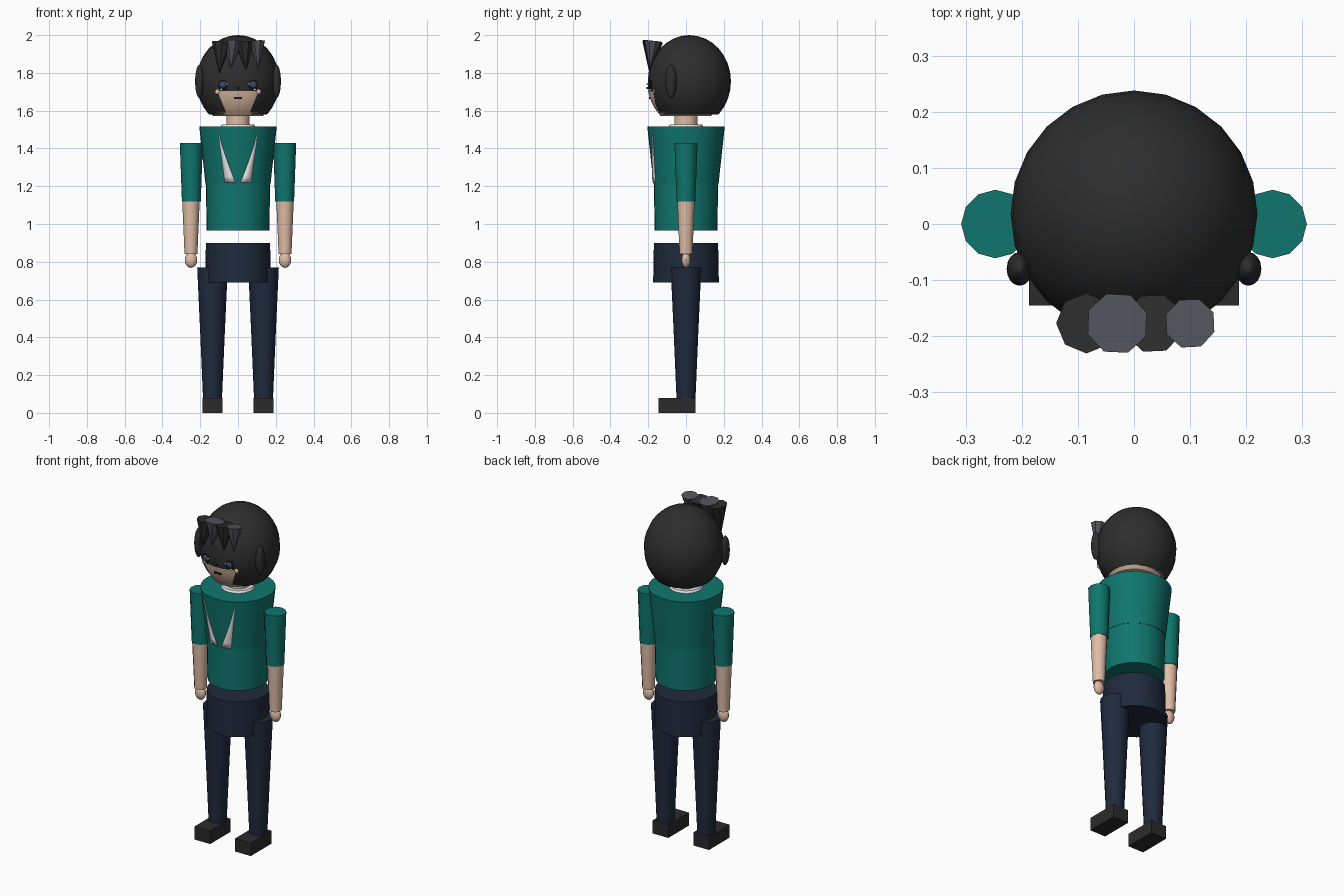
import bpy, bmesh
from math import radians, sqrt
from mathutils import Matrix, Vector

cube = bpy.data.objects.get("Cube")
if cube:
    bpy.data.objects.remove(cube, do_unlink=True)


def material(name, r, g, b):
    m = bpy.data.materials.new(name)
    m.use_nodes = True
    m.diffuse_color = (r, g, b, 1)
    node = next(n for n in m.node_tree.nodes if n.type == "BSDF_PRINCIPLED")
    node.inputs["Base Color"].default_value = (r, g, b, 1)
    return m


TEAL = material("teal shirt", .005, .18, .155)
NAVY = material("navy trousers", .014, .023, .045)
HAIR = material("charcoal hair", .027, .027, .027)
GREY = material("grey hair", .085, .085, .105)
SKIN = material("skin", .74, .51, .38)
WHITE = material("white", .8, .8, .8)
BLACK = material("black", .008, .008, .01)
BLUE = material("blue iris", .03, .07, .16)
SHOE = material("shoe", .024, .024, .024)


def finish(name, bm, mat, smooth=True):
    bmesh.ops.recalc_face_normals(bm, faces=bm.faces[:])
    mesh = bpy.data.meshes.new(name)
    bm.to_mesh(mesh)
    bm.free()
    mesh.materials.append(mat)
    if smooth:
        mesh.shade_smooth()
        mesh.set_sharp_from_angle(angle=radians(40))
    ob = bpy.data.objects.new(name, mesh)
    bpy.context.collection.objects.link(ob)
    return ob


def taper(name, mat, x, z0, z1, r0, r1, sides=24):
    """Upright cylinder or cone section from z0 up to z1."""
    bm = bmesh.new()
    bmesh.ops.create_cone(bm, cap_ends=True, segments=sides, radius1=r0, radius2=r1,
                          depth=z1 - z0, matrix=Matrix.Translation((x, 0, (z0 + z1) / 2)))
    return finish(name, bm, mat)


def ellipsoid(name, mat, centre, size, cuts=(), segs=24, rings=16):
    """Ellipsoid, with the outer side of each (point, normal) plane cut away."""
    bm = bmesh.new()
    bmesh.ops.create_uvsphere(bm, u_segments=segs, v_segments=rings, radius=1,
                              matrix=Matrix.Translation(centre) @ Matrix.Diagonal((*size, 1)))
    for point, normal in cuts:
        geom = bm.verts[:] + bm.edges[:] + bm.faces[:]
        bmesh.ops.bisect_plane(bm, geom=geom, plane_co=point, plane_no=normal, clear_outer=True)
    return finish(name, bm, mat)


def box(name, mat, centre, size):
    bm = bmesh.new()
    bmesh.ops.create_cube(bm, size=1, matrix=Matrix.Translation(centre) @ Matrix.Diagonal((*size, 1)))
    return finish(name, bm, mat, False)


# Torso, collar, neck and hips
taper("upper_torso", TEAL, 0, 1.21, 1.515, .172, .205, 32)
taper("lower_torso", TEAL, 0, .965, 1.21, .166, .17, 32)
taper("hips", NAVY, 0, .69, .9, .174, .17, 32)
taper("collar", WHITE, 0, 1.51, 1.527, .095, .085)
taper("neck", SKIN, 0, 1.5, 1.6, .062, .062)

# Limbs and shirt lapels on both sides
for side, s in (("left", 1), ("right", -1)):
    taper(side + "_sleeve", TEAL, s * .247, 1.12, 1.43, .05, .061, 12)
    taper(side + "_forearm", SKIN, s * .249, .84, 1.12, .034, .046, 12)
    ellipsoid(side + "_hand", SKIN, (s * .249, 0, .81), (.033, .024, .042), segs=12, rings=8)
    taper(side + "_thigh", NAVY, s * .135, .42, .77, .065, .081, 16)
    taper(side + "_shin", NAVY, s * .135, .07, .42, .05, .065, 16)
    box(side + "_shoe", SHOE, (s * .135, -.048, .039), (.104, .195, .078))

    # Lapel wrapped on the front of the torso
    bm = bmesh.new()
    rows = []
    for i in range(9):
        t = i / 8
        z = 1.47 - .25 * t
        r = .172 + .033 * (z - 1.21) / .305 + .003
        outer, inner = .102 - .033 * t, .098 - .085 * t ** 1.2
        rows.append([bm.verts.new((s * x, -sqrt(r * r - x * x), z))
                     for x in (outer, (outer + inner) / 2, inner)])
    for a, b in zip(rows, rows[1:]):
        for k in range(2):
            bm.faces.new((a[k], a[k + 1], b[k + 1], b[k]))
    lapel = finish(side + "_lapel", bm, WHITE)
    solid = lapel.modifiers.new("thickness", "SOLIDIFY")
    solid.thickness = .004
    solid.offset = 0

# Hair cap, underside of the head and inset face
centre, size = Vector((0, .018, 1.755)), Vector((.22, .22, .245))
ellipsoid("hair_cap", HAIR, centre, size, [((0, 0, 1.58), (0, 0, -1))])
taper("head_base", SKIN, 0, 1.572, 1.59, .13, .148)
ellipsoid("face", SKIN, centre, size * 1.015,
          [((0, 0, 1.572), (0, 0, -1)), ((0, 0, 1.705), (0, 0, 1)), ((0, 0, 0), (0, 1, 0)),
           ((.108, 0, 1.7), (.12, 0, -.05)), ((-.108, 0, 1.7), (-.12, 0, -.05))], 48, 32)


def face_y(x, z):
    q = 1 - (x / size.x) ** 2 - ((z - centre.z) / size.z) ** 2
    return centre.y - size.y * sqrt(q)


# Eyes and side locks
for side, s in (("left", 1), ("right", -1)):
    for part, mat, x, z, r, lift in (("eye", BLACK, .08, 1.735, .026, .003),
                                     ("iris", BLUE, .08, 1.738, .018, .009),
                                     ("upper_glint", WHITE, .058, 1.742, .006, .008),
                                     ("lower_glint", WHITE, .088, 1.712, .007, .01),
                                     ("cheek", SKIN, .108, 1.7, .014, .002)):
        ellipsoid(side + "_" + part, mat, (s * x, face_y(x, z) - lift, z),
                  (r, .007, r), segs=12, rings=8)
    ellipsoid(side + "_side_lock", HAIR, (s * .204, -.08, 1.755), (.023, .03, .088), segs=16, rings=12)

# Nose and mouth
ellipsoid("nose", BLACK, (0, face_y(0, 1.72) - .004, 1.72), (.008, .006, .006), segs=8, rings=6)
box("mouth", BLACK, (0, face_y(0, 1.667) - .004, 1.667), (.044, .008, .011))

# Fringe of downward cones
for i, (x, tip_x, tip_z, r, mat) in enumerate(((-.085, -.1, 1.8, .054, HAIR),
                                               (-.03, -.037, 1.825, .056, GREY),
                                               (.035, .042, 1.815, .054, HAIR),
                                               (.1, .107, 1.825, .046, GREY))):
    bm = bmesh.new()
    top = Vector((x, -.177, 1.962 + (.006 if mat == GREY else 0)))
    axis = top - Vector((tip_x, -.192, tip_z))
    turn = axis.to_track_quat("Z", "Y").to_matrix().to_4x4()
    bmesh.ops.create_cone(bm, cap_ends=True, segments=8, radius1=.002, radius2=r, depth=axis.length,
                          matrix=Matrix.Translation(top - axis / 2) @ turn)
    finish("fringe_lock_%d" % (i + 1), bm, mat, False)
